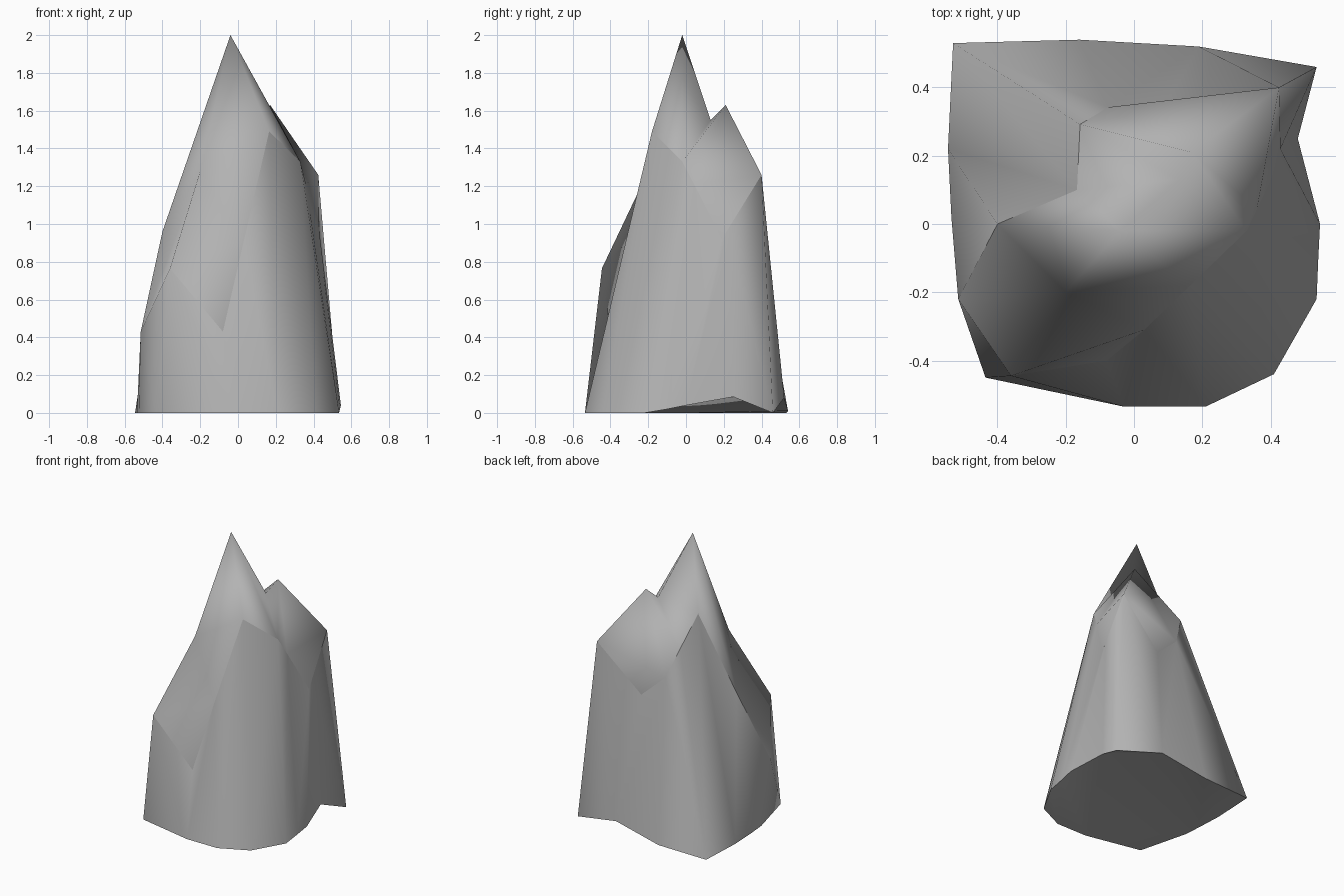
import bpy
import bmesh

default_cube = bpy.data.objects.get("Cube")
if default_cube:
    bpy.data.objects.remove(default_cube, do_unlink=True)


def stone_material(name, value):
    material = bpy.data.materials.new(name)
    material.use_nodes = True
    colour = (value, value, value, 1)
    material.diffuse_color = colour
    shader = material.node_tree.nodes["Principled BSDF"]
    shader.inputs["Base Color"].default_value = colour
    shader.inputs["Roughness"].default_value = 0.9
    return material


# Each column pairs a footing point with the rim point standing above it
columns = {
    "spur": ((-.435, -.45, 0), (-.36, -.445, .765)),
    "front_valley": ((-.03, -.535, 0), (-.08, -.4, .43)),
    "front_slope": ((.21, -.535, 0), (.03, -.31, .907)),
    "front_crest": ((.41, -.44, 0), (.165, -.18, 1.49)),
    "shoulder": ((.535, -.22, 0), (.33, -.02, 1.33)),
    "side_slope": ((.54, -.1, .02), (.36, .043, 1.21)),
    "side_valley": ((.545, 0, .04), (.43, .19, .92)),
    "side_notch": ((.48, .25, .085), (.429, .22, .969)),
    "back_corner": ((.535, .46, 0), (.425, .4, 1.26)),
    "back_valley": ((.19, .52, .08), (.1, .363, .95)),
    "back_slope": ((-.16, .54, .01), (-.076, .342, 1.11)),
    "back_bend": ((-.53, .53, 0), (-.158, .292, 1.32)),
    "back_crest": ((-.545, .22, 0), (-.167, .1, 1.5)),
    "flank": ((-.535, .02, 0), (-.4, 0, .96)),
    "flank_valley": ((-.525, -.1, 0), (-.515, -.22, .43)),
}

# Summits and saddles inside the rim
summits = {
    "peak": (-.04, -.02, 2),
    "second_peak": (.17, .21, 1.63),
    "front_saddle": (-.2, -.2, 1.28),
    "back_saddle": (.13, .13, 1.55),
}

# Fans of triangles: a centre joined to a run of neighbours
fans = [
    ("front_saddle", "front_slope front_crest peak flank flank_valley spur front_slope"),
    ("spur", "front_valley front_slope"),
    ("peak", "front_crest shoulder back_saddle back_crest flank"),
    ("back_saddle", "shoulder second_peak back_bend back_crest"),
    ("second_peak", "shoulder side_slope back_corner back_slope back_bend"),
    ("back_corner", "side_slope side_valley side_notch"),
    ("back_corner", "back_valley back_slope"),
]

bm = bmesh.new()
foot = [bm.verts.new(low) for low, high in columns.values()]
points = {name: bm.verts.new(high) for name, (low, high) in columns.items()}
rim = list(points.values())
points.update({name: bm.verts.new(place) for name, place in summits.items()})

# Side walls, each panel folded along the diagonal that bulges outward
count = len(foot)
for i in range(count):
    j = (i + 1) % count
    a, b, c, d = foot[i], foot[j], rim[j], rim[i]
    outward = (b.co - a.co).cross(d.co - a.co)
    if outward.dot(c.co - a.co) < 0:
        panels = ((a, b, d), (b, c, d))
    else:
        panels = ((a, b, c), (a, c, d))
    for panel in panels:
        bm.faces.new(panel)

# Jagged top
for centre, run in fans:
    names = run.split()
    for first, second in zip(names, names[1:]):
        bm.faces.new((points[centre], points[first], points[second]))

# Underside
underside = bm.faces.new(list(reversed(foot)))
bmesh.ops.triangulate(bm, faces=[underside])
bmesh.ops.recalc_face_normals(bm, faces=bm.faces)

# Smooth stone with crisp breaks along the rim and footing
for face in bm.faces:
    face.smooth = True
for ring in (foot, rim):
    for first, second in zip(ring, ring[1:] + ring[:1]):
        bm.edges.get((first, second)).smooth = False

mesh = bpy.data.meshes.new("rock_spire")
bm.to_mesh(mesh)
bm.free()
mesh.materials.append(stone_material("grey_stone", .45))
rock = bpy.data.objects.new("rock_spire", mesh)
bpy.context.collection.objects.link(rock)
